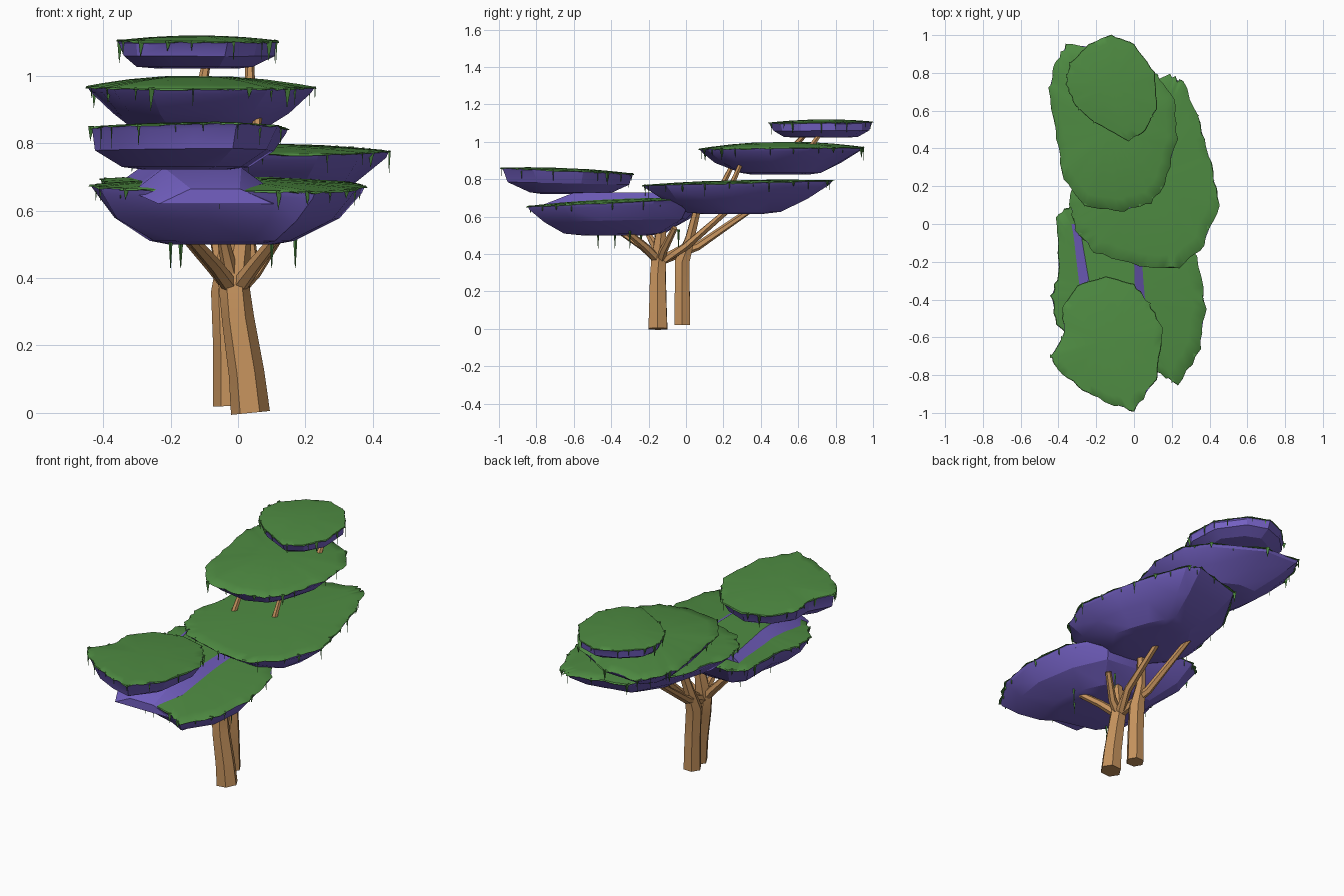
import bpy, bmesh, math, random
from mathutils import Vector

random.seed(4)
old = bpy.data.objects.get("Cube")
if old:
    bpy.data.objects.remove(old, do_unlink=True)


def material(name, rgb):
    m = bpy.data.materials.new(name)
    m.use_nodes = True
    colour = (*rgb, 1)
    m.diffuse_color = colour
    m.node_tree.nodes["Principled BSDF"].inputs["Base Color"].default_value = colour
    return m


leaf = material("leaf green", (0.078, 0.262, 0.055))
purple = material("purple underside", (0.172, 0.118, 0.54))
bark = material("warm bark", (0.56, 0.29, 0.11))


def finish(name, bm, mats, angle=28):
    bmesh.ops.recalc_face_normals(bm, faces=bm.faces)
    mesh = bpy.data.meshes.new(name)
    bm.to_mesh(mesh)
    bm.free()
    obj = bpy.data.objects.new(name, mesh)
    bpy.context.collection.objects.link(obj)
    for m in mats:
        mesh.materials.append(m)
    bpy.ops.object.select_all(action="DESELECT")
    obj.select_set(True)
    bpy.context.view_layer.objects.active = obj
    bpy.ops.object.shade_smooth_by_angle(angle=math.radians(angle))
    return obj


def loft(bm, rings):
    """Skin a list of closed rings and close both ends."""
    rows = [[bm.verts.new(p) for p in ring] for ring in rings]
    n = len(rows[0])
    for a, b in zip(rows, rows[1:]):
        for i in range(n):
            j = (i + 1) % n
            bm.faces.new((a[i], a[j], b[j], b[i]))
    for row in (rows[0], rows[-1]):
        mid = bm.verts.new(sum((v.co for v in row), Vector()) / n)
        for i in range(n):
            bm.faces.new((row[i], row[(i + 1) % n], mid))


def limb(name, path, radii, sides=6):
    pts = [Vector(p) for p in path]
    rings = []
    for i, p in enumerate(pts):
        t = (pts[min(i + 1, len(pts) - 1)] - pts[max(i - 1, 0)]).normalized()
        u = t.cross(Vector((0, 1, 0.3))).normalized()
        v = t.cross(u)
        rings.append([p + radii[i] * (u * math.cos(k * math.tau / sides)
                                      + v * math.sin(k * math.tau / sides))
                      for k in range(sides)])
    bm = bmesh.new()
    loft(bm, rings)
    finish(name, bm, [bark], 40)


def canopy(name, outline, rim, tilt, bulge, floor, base, swell, strands):
    """Bowl-shaped purple body, ragged green cap and hanging moss.
    The outline is given in hundredths of a unit."""
    pts = [Vector((x, y, 0)) / 100 for x, y in outline]
    mid = sum(pts, Vector()) / len(pts)

    def at(p, s, z):
        q = mid + (p - mid) * s
        return Vector((q.x, q.y, z))

    def top(p):
        return rim + tilt * (p.y - mid.y)

    # purple body with uneven ribs
    bm = bmesh.new()
    rings = []
    for scale, depth, wob in ((0.9, 0, 0), (0.99, 0.02, 0), (0.965, 0.12, 0.01),
                              ((1 + base) / 2 + swell, 0.55, 0.045),
                              (base, 0.94, 0.04), (base * 0.7, 1, 0)):
        rings.append([at(p, scale + random.uniform(-wob, wob),
                         top(p) * (1 - depth) + floor * depth) for p in pts])
    loft(bm, rings)
    finish(name + "_body", bm, [purple], 20)

    # thin green cap with a ragged edge
    edge = []
    for a, b in zip(pts, pts[1:] + pts[:1]):
        for k in range(5):
            s = random.uniform(0.98, 1.025) if k else 1.01
            edge.append(mid + (a.lerp(b, k / 5) - mid) * s)
    bm = bmesh.new()
    rings = [[at(p, 0.95, top(p) - 0.005) for p in edge],
             [at(p, 1, top(p) - random.uniform(0.001, 0.007)) for p in edge]]
    for s in (0.99, 0.85, 0.6, 0.3):
        rings.append([at(p, s, top(at(p, s, 0)) + bulge * (1 - s * s)) for p in edge])
    loft(bm, rings)
    finish(name + "_cap", bm, [leaf], 45)

    # hanging moss
    bm = bmesh.new()
    for i in range(strands):
        p = edge[int((i + random.random() * 0.8) * len(edge) / strands)]
        width = random.choice((0.003, 0.005, 0.012))
        length = random.uniform(0.03, 0.08)
        root = at(p, 0.985, top(p) + 0.002)
        ring = [bm.verts.new(root + Vector((math.cos(a), math.sin(a), 0)) * width)
                for a in (0, math.tau / 3, math.tau * 2 / 3)]
        tip = bm.verts.new(root - Vector((0, 0, length)))
        bm.faces.new(ring)
        for k in range(3):
            bm.faces.new((ring[k], ring[(k + 1) % 3], tip))
    finish(name + "_moss", bm, [leaf], 20)


# five stacked canopies
canopy("low_canopy", [(-33, 10), (-41, 3), (-40, -28), (-44, -38), (-41, -53), (-28, -67),
                      (-10, -74), (12, -78), (23, -85), (35, -66), (38, -45), (33, -17),
                      (20, 3), (-8, 10)], 0.677, 0.045, 0.018, 0.5, 0.55, 0.05, 24)
canopy("front_canopy", [(-44, -70), (-37, -58), (-38, -45), (-30, -33), (-15, -28), (0, -32),
                        (8, -42), (15, -55), (12, -82), (0, -99), (-13, -95), (-27, -88),
                        (-40, -77)], 0.845, -0.045, 0.014, 0.722, 0.62, 0.09, 18)
canopy("middle_canopy", [(-34, 10), (-31, -3), (-21, -15), (3, -22), (24, -23), (37, -11),
                         (45, 10), (41, 32), (35, 53), (26, 75), (19, 79), (-12, 70),
                         (-28, 42)], 0.78, 0.025, 0.014, 0.615, 0.48, 0.03, 24)
canopy("high_canopy", [(-45, 72), (-42, 84), (-36, 95), (-15, 94), (12, 79), (21, 66), (23, 45),
                       (16, 21), (9, 11), (-5, 7), (-26, 10), (-37, 24), (-41, 45)],
       0.967, 0.01, 0.034, 0.825, 0.5, 0.01, 20)
canopy("crown_canopy", [(-36, 74), (-34, 85), (-24, 95), (-12, 100), (0, 95), (11, 80),
                        (12, 61), (6, 50), (-3, 44), (-21, 54), (-31, 63)],
       1.105, 0.01, 0.015, 1.022, 0.72, 0.06, 16)

# ridge on the low canopy: purple flanks and front slope, green crest
bm = bmesh.new()
rings = []
for y, left, right, foot, crest in ((-0.76, -0.2, 0.08, 0.62, 0.665),
                                    (-0.6, -0.28, 0.085, 0.655, 0.728),
                                    (-0.35, -0.29, 0.08, 0.66, 0.728),
                                    (0, -0.35, 0.07, 0.66, 0.728)):
    rings.append([(left - 0.035, y, foot), (left + 0.06, y, crest),
                  (right - 0.075, y, crest), (right + 0.025, y, foot)])
loft(bm, rings)
ridge = finish("low_canopy_ridge", bm, [purple, leaf])
for f in ridge.data.polygons:
    f.material_index = int(f.normal.z > 0.98)

# moss under the canopies
bm = bmesh.new()
for x, y in ((-0.2, -0.47), (0.1, -0.38), (-0.17, -0.24), (0.17, -0.3), (0.1, -0.04)):
    r = random.uniform(0.004, 0.01)
    hit = bmesh.ops.create_cone(bm, segments=4, radius1=0.001, radius2=r, depth=0.1)
    bmesh.ops.translate(bm, verts=hit["verts"], vec=(x, y, 0.48))
finish("under_moss", bm, [leaf], 20)

# trunks
limb("front_trunk", [(0.037, -0.15, 0), (0.025, -0.15, 0.12), (0.0, -0.15, 0.28),
                     (-0.012, -0.145, 0.38), (0.015, -0.13, 0.56)],
     [0.058, 0.053, 0.048, 0.046, 0.026])
limb("back_trunk", [(-0.025, -0.02, 0.02), (-0.028, -0.02, 0.2), (-0.035, -0.02, 0.36),
                    (-0.03, 0.02, 0.48), (0, 0.06, 0.64)],
     [0.049, 0.046, 0.045, 0.028, 0.022])

# branches
fork = (-0.01, -0.14, 0.36)
for name, bend, end in (
        ("front_right_branch", (-0.07, -0.23, 0.44), (-0.16, -0.38, 0.54)),
        ("front_left_branch", (0.05, -0.22, 0.44), (0.13, -0.34, 0.54)),
        ("side_right_branch", (-0.07, -0.14, 0.43), (-0.17, -0.16, 0.54)),
        ("side_left_branch", (0.05, -0.12, 0.42), (0.13, -0.06, 0.54)),
        ("center_branch", (-0.03, -0.17, 0.45), (-0.05, -0.22, 0.54)),
        ("long_back_branch", (-0.05, 0.06, 0.44), (-0.09, 0.35, 0.64)),
        ("short_back_branch", (0.04, 0.0, 0.44), (0.02, 0.23, 0.64))):
    limb(name, [fork, bend, end], [0.027, 0.022, 0.016])

# posts between the canopies
for name, low, high in (
        ("middle_right_post", (-0.17, 0.18, 0.74), (-0.15, 0.27, 0.92)),
        ("middle_left_post", (0.05, 0.23, 0.74), (0.06, 0.31, 0.92)),
        ("high_right_post", (-0.11, 0.55, 0.95), (-0.09, 0.66, 1.06)),
        ("high_left_post", (0.035, 0.65, 0.95), (0.035, 0.73, 1.06))):
    limb(name, [low, high], [0.017, 0.012])
